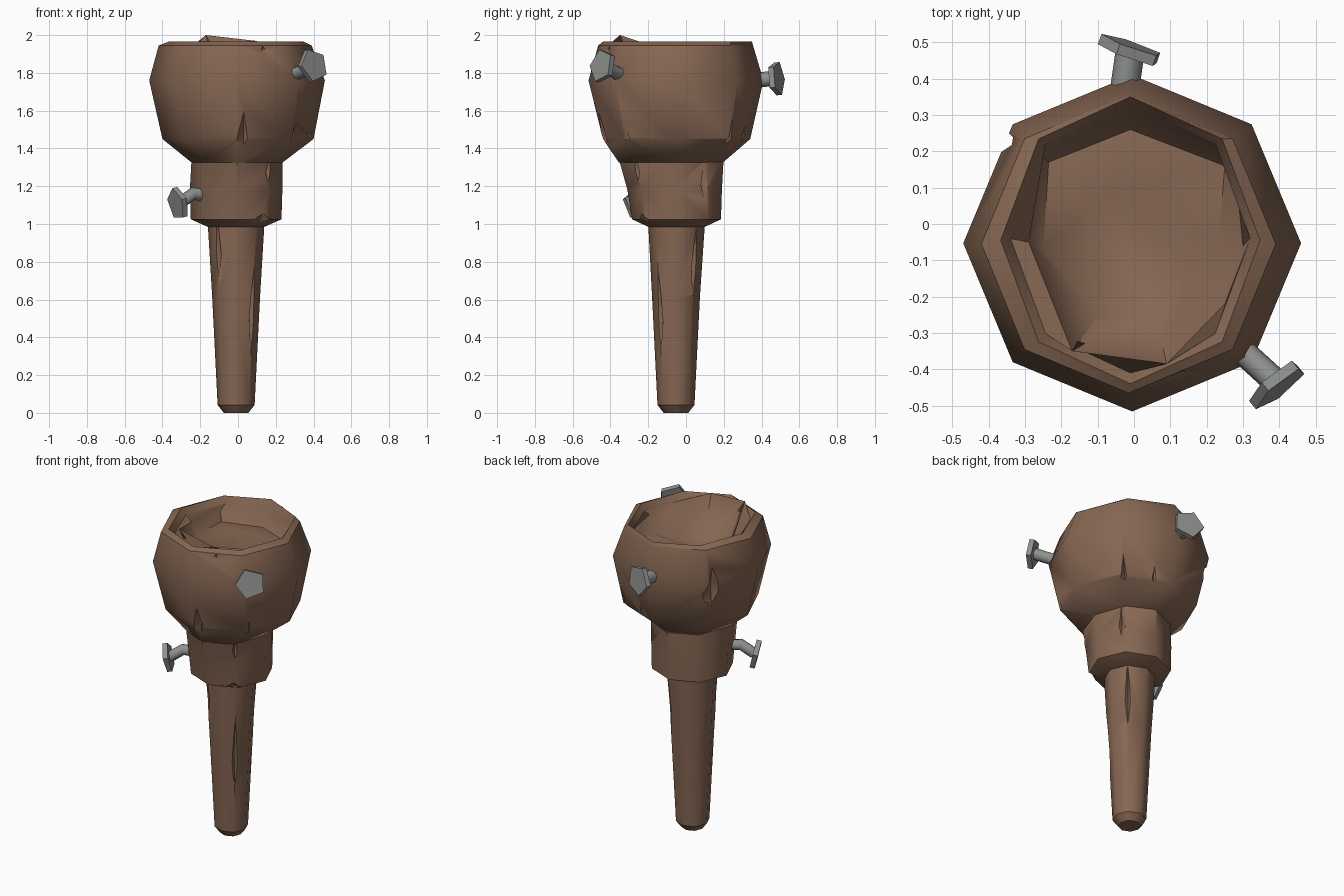
import bpy, bmesh, math
from mathutils import Vector, Matrix

if "Cube" in bpy.data.objects:
    bpy.data.objects.remove(bpy.data.objects["Cube"])


def material(name, rgb):
    m = bpy.data.materials.new(name)
    m.diffuse_color = (*rgb, 1)
    m.use_nodes = True
    m.node_tree.nodes["Principled BSDF"].inputs["Base Color"].default_value = m.diffuse_color
    return m


WOOD = material("brown wood", (0.24, 0.135, 0.086))
IRON = material("grey iron", (0.27, 0.28, 0.27))
SIDES = 8


def ring(cx, cy, rx, ry, z):
    return [(cx + rx * math.cos(a), cy + ry * math.sin(a), z)
            for a in (2 * math.pi * i / SIDES for i in range(SIDES))]


def smooth(ob, angle, crisp=()):
    """Smooth shading; ring edges lying at the crisp heights stay sharp."""
    bpy.ops.object.select_all(action='DESELECT')
    ob.select_set(True)
    bpy.context.view_layer.objects.active = ob
    bpy.ops.object.shade_smooth_by_angle(angle=math.radians(angle))
    vs = ob.data.vertices
    for e in ob.data.edges:
        a, b = (vs[i].co for i in e.vertices)
        if any(abs(a.z - z) < .002 and abs(b.z - z) < .002 for z in crisp):
            e.use_edge_sharp = True
        # soft hollow inside the bowl
        elif min(a.z, b.z) > 1.65 and max(math.hypot(p.x, p.y + .06) for p in (a, b)) < .29:
            e.use_edge_sharp = False


def add_object(name, bm, mat, angle=47):
    bmesh.ops.recalc_face_normals(bm, faces=bm.faces)
    me = bpy.data.meshes.new(name)
    bm.to_mesh(me)
    bm.free()
    me.materials.append(mat)
    ob = bpy.data.objects.new(name, me)
    bpy.context.collection.objects.link(ob)
    smooth(ob, angle)
    return ob


def loft(name, rings, tip=None):
    """Skin a stack of octagons; the end is capped flat or fanned to a tip."""
    bm = bmesh.new()
    loops = [[bm.verts.new(p) for p in r] for r in rings]
    for a, b in zip(loops, loops[1:]):
        for i in range(SIDES):
            j = (i + 1) % SIDES
            bm.faces.new((a[i], a[j], b[j], b[i]))
    bm.faces.new(loops[0][::-1])
    if tip:
        t = bm.verts.new(tip)
        for i in range(SIDES):
            bm.faces.new((loops[-1][i], loops[-1][(i + 1) % SIDES], t))
    else:
        bm.faces.new(loops[-1])
    return add_object(name, bm, WOOD)


def carve(ob, cracks, crisp, angle=47):
    """Cut long pointed splits: position, heading in degrees, half depth, width, height, lean."""
    for pos, heading, d, w, h, lean in cracks:
        bm = bmesh.new()
        pts = [bm.verts.new(p) for p in
               ((d, 0, 0), (0, w, -h * .3), (-d, 0, 0), (0, -w, -h * .3), (0, 0, h), (0, 0, -h))]
        for i in range(4):
            j = (i + 1) % 4
            bm.faces.new((pts[i], pts[j], pts[4]))
            bm.faces.new((pts[j], pts[i], pts[5]))
        bm.transform(Matrix.Translation(pos) @ Matrix.Rotation(math.radians(heading), 4, 'Z')
                     @ Matrix.Rotation(math.radians(lean), 4, 'Y'))
        cutter = add_object("crack_cutter", bm, WOOD)
        cutter.hide_render = True
        mod = ob.modifiers.new("crack", 'BOOLEAN')
        mod.operation, mod.solver, mod.object = 'DIFFERENCE', 'EXACT', cutter
        bpy.context.view_layer.objects.active = ob
        bpy.ops.object.modifier_apply(modifier=mod.name)
        bpy.data.objects.remove(cutter)
    smooth(ob, angle, crisp)


# Bowl: faceted outside, flat rim, sunken wall, raised front lip and a domed floor
lip = [(.30, -.06, 1.90), (.275, .19, 1.88), (0, .295, 1.87), (-.265, .20, 1.88),
       (-.29, -.05, 1.90), (-.17, -.35, 2.0), (.09, -.385, 1.97), (.25, -.22, 1.93)]
hollow = [(.235, -.02, 1.81), (.25, .16, 1.82), (-.01, .26, 1.82), (-.235, .17, 1.83),
          (-.25, -.07, 1.83), (-.10, -.255, 1.73), (.06, -.255, 1.73), (.15, -.12, 1.77)]
bowl = loft("bowl", [
    ring(-.005, -.08, .24, .275, 1.325),
    ring(0, -.05, .40, .39, 1.45),
    ring(-.005, -.053, .465, .463, 1.76),
    ring(-.015, -.055, .405, .41, 1.945),
    ring(-.01, -.045, .357, .395, 1.965),
    ring(-.01, -.04, .33, .37, 1.925),
    lip, hollow], tip=(-.08, .08, 1.85))
carve(bowl, [
    ((.03, -.455, 1.48), -88, .05, .045, .19, 14),
    ((.31, -.33, 1.47), -48, .04, .025, .17, 12),
    ((-.345, .225, 1.70), 140, .05, .07, .18, 0),
    ((.14, -.43, 1.93), -70, .035, .035, .06, 0),
    ((.27, .23, 1.46), 43, .035, .02, .11, 14),
    ((.11, .325, 1.47), 70, .04, .025, .15, 14),
], crisp=(1.945, 1.965, 1.925))

# Neck: leaning collar chamfered at the bottom
neck = loft("neck", [
    ring(-.01, -.05, .15, .15, .985),
    ring(-.01, -.05, .24, .235, 1.025),
    ring(-.01, -.06, .245, .25, 1.18),
    ring(-.005, -.08, .24, .28, 1.36)])
carve(neck, [
    ((.17, -.27, 1.29), -48, .04, .025, .10, 8),
    ((.18, .10, 1.23), 43, .035, .025, .13, 0),
    ((.13, -.225, 1.02), -65, .03, .07, .045, 0),
], crisp=(1.025,))

# Handle: tapered shaft with a blunt tip
handle = loft("handle", [
    ring(-.01, -.053, .065, .065, 0),
    ring(-.01, -.053, .098, .098, .042),
    ring(-.01, -.053, .127, .127, .62),
    ring(-.01, -.05, .15, .15, 1.0)])
carve(handle, [
    ((-.105, -.155, .88), -130, .03, .018, .16, 3),
    ((.075, -.138, .56), -45, .025, .018, .25, 3),
    ((.085, .045, .82), 45, .025, .018, .22, 3),
], crisp=(.042,))


def nail(name, path, normal, head_r, shaft_r, spin):
    """Round shaft along a path, ending in a flat five-sided head."""
    bm = bmesh.new()
    pts = [Vector(p) for p in path]
    loops = []
    for i, p in enumerate(pts):
        d = (pts[min(i + 1, len(pts) - 1)] - pts[max(i - 1, 0)]).normalized()
        rot = d.to_track_quat('Z', 'Y')
        loops.append([bm.verts.new(p + rot @ Vector((shaft_r * math.cos(a), shaft_r * math.sin(a), 0)))
                      for a in (math.tau * k / 8 for k in range(8))])
    for a, b in zip(loops, loops[1:]):
        for k in range(8):
            bm.faces.new((a[k], a[(k + 1) % 8], b[(k + 1) % 8], b[k]))
    bm.faces.new(loops[0][::-1])
    bm.faces.new(loops[-1])
    n = Vector(normal).normalized()
    m = (Matrix.Translation(pts[-1] + n * .012) @ n.to_track_quat('Z', 'Y').to_matrix().to_4x4()
         @ Matrix.Rotation(math.radians(spin), 4, 'Z'))
    bmesh.ops.create_cone(bm, cap_ends=True, segments=5, radius1=head_r, radius2=head_r,
                          depth=.03, matrix=m)
    add_object(name, bm, IRON, 50)


# Nails: two in the bowl, one bent in the neck
nail("bowl_nail_front", [(.26, -.31, 1.79), (.32, -.37, 1.80), (.388, -.432, 1.835)],
     (.62, -.76, .2), .09, .036, 20)
nail("bowl_nail_back", [(-.03, .34, 1.76), (-.012, .467, 1.77)],
     (.33, .94, .1), .092, .04, 50)
nail("neck_nail", [(-.16, -.17, 1.15), (-.24, -.21, 1.16), (-.307, -.245, 1.11)],
     (-.85, -.45, -.22), .088, .034, 0)
